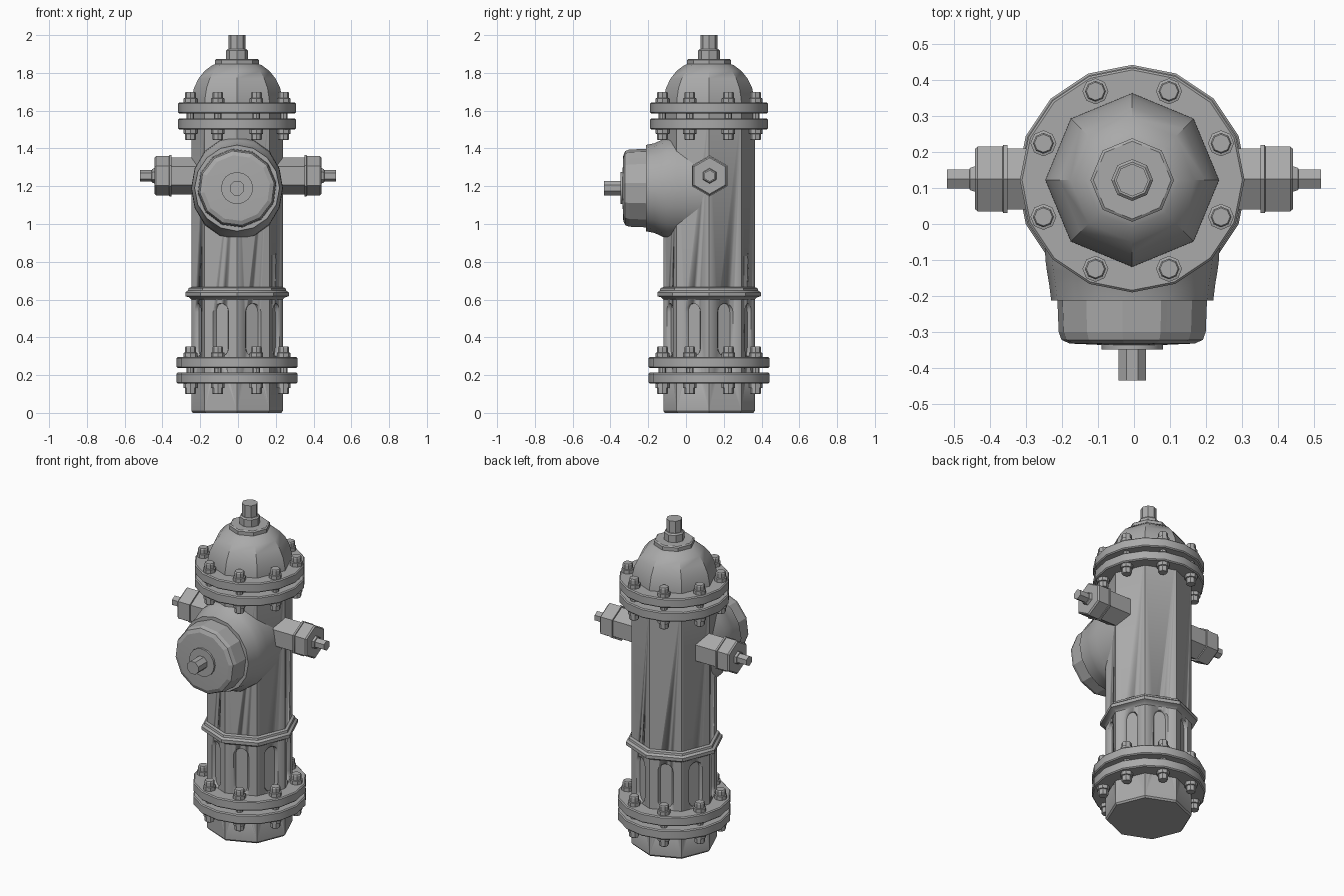
import bpy, bmesh
from math import pi, sin, cos, radians
from mathutils import Matrix, Vector

if "Cube" in bpy.data.objects:
    bpy.data.objects.remove(bpy.data.objects["Cube"])

GREY = (0.4, 0.4, 0.4, 1)
grey = bpy.data.materials.new("cast iron grey")
grey.use_nodes = True
grey.diffuse_color = GREY
grey.node_tree.nodes["Principled BSDF"].inputs["Base Color"].default_value = GREY

CX, CY = -0.005, 0.122
CENTRE = Matrix.Translation((CX, CY, 0))


def loft(bm, profile, sides, matrix, phase=0.0, flute=0.0):
    """Stack rings (height, radius[, second radius]) and cap both ends."""
    rings = []
    for h, rx, *ry in profile:
        ry = ry[0] if ry else rx
        ring = []
        for k in range(sides):
            a = phase + 2 * pi * k / sides
            s = 1 - flute * (k % 2)
            ring.append(bm.verts.new(matrix @ Vector((rx * s * cos(a), ry * s * sin(a), h))))
        rings.append(ring)
    for low, high in zip(rings, rings[1:]):
        for k in range(sides):
            n = (k + 1) % sides
            bm.faces.new((low[k], low[n], high[n], high[k]))
    bm.faces.new(rings[0][::-1])
    bm.faces.new(rings[-1])


def finish(name, bm, angle=30):
    bmesh.ops.recalc_face_normals(bm, faces=bm.faces)
    mesh = bpy.data.meshes.new(name)
    bm.to_mesh(mesh)
    bm.free()
    mesh.materials.append(grey)
    obj = bpy.data.objects.new(name, mesh)
    bpy.context.collection.objects.link(obj)
    bpy.ops.object.select_all(action="DESELECT")
    obj.select_set(True)
    bpy.context.view_layer.objects.active = obj
    bpy.ops.object.shade_smooth_by_angle(angle=radians(angle))
    return obj


def part(name, profile, sides, matrix=CENTRE, phase=0.0, flute=0.0, angle=30):
    bm = bmesh.new()
    loft(bm, profile, sides, matrix, phase, flute)
    return finish(name, bm, angle)


# Octagonal barrel, with the moulded ring dividing it
R = 0.242
barrel = part("barrel", [(0, R - 0.008), (0.01, R), (1.62, R)], 8)
part("barrel_ring", [(0.6, R), (0.612, 0.255), (0.618, 0.274), (0.638, 0.274),
                     (0.648, 0.26), (0.66, 0.257), (0.666, R)], 8)

# Arched panels recessed into the lower barrel
bm = bmesh.new()
HALF, LOW, HIGH = 0.045, 0.345, 0.535
for i in range(8):
    turn = CENTRE @ Matrix.Rotation(pi / 8 + i * pi / 4, 4, "Z")
    outline = [(HALF * cos(j * pi / 8), HIGH + HALF * sin(j * pi / 8)) for j in range(9)]
    outline += [(-HALF * cos(j * pi / 8), LOW - HALF * sin(j * pi / 8)) for j in range(9)]
    inner, outer = [[bm.verts.new(turn @ Vector((d, y * w, z))) for y, z in outline]
                    for d, w in ((0.205, 0.75), (0.235, 1.12))]
    bm.faces.new(inner[::-1])
    bm.faces.new(outer)
    for k in range(len(outline)):
        n = (k + 1) % len(outline)
        bm.faces.new((inner[k], inner[n], outer[n], outer[k]))
cutter = finish("panel_cutter", bm)
cutter.hide_render = True
cut = barrel.modifiers.new("panels", "BOOLEAN")
cut.operation, cut.object, cut.solver = "DIFFERENCE", cutter, "EXACT"
bpy.context.view_layer.objects.active = barrel
bpy.ops.object.modifier_apply(modifier=cut.name)
bpy.data.objects.remove(cutter)


# Paired flanges, each clamped by eight bolts
def flange_pair(label, low, high, radius):
    thick = 0.058
    for side, z in (("lower", low), ("upper", high - thick)):
        part(f"{label}_{side}_flange",
             [(z, radius - 0.006), (z + 0.006, radius),
              (z + thick - 0.006, radius), (z + thick, radius - 0.006)], 16)
    bm = bmesh.new()
    head = [(-0.01, 0.036), (0.022, 0.036), (0.024, 0.029), (0.05, 0.029), (0.056, 0.025)]
    for i in range(8):
        a = pi / 8 + i * pi / 4
        foot = CENTRE @ Matrix.Translation((0.267 * cos(a), 0.267 * sin(a), 0))
        spin = Matrix.Rotation(a, 4, "Z")
        loft(bm, head, 8, foot @ Matrix.Translation((0, 0, high)) @ spin, pi / 8)
        flip = Matrix.Rotation(pi, 4, "X")
        loft(bm, head, 8, foot @ Matrix.Translation((0, 0, low)) @ spin @ flip, pi / 8)
        loft(bm, [(low, 0.02), (high, 0.02)], 8, foot)
    finish(f"{label}_bolts", bm)


flange_pair("base", 0.155, 0.296, 0.32)
flange_pair("bonnet", 1.5, 1.643, 0.312)

# Domed bonnet and its operating nut
part("bonnet_dome", [(1.6, 0.242), (1.66, 0.241), (1.72, 0.228), (1.77, 0.204),
                     (1.81, 0.172), (1.84, 0.132), (1.85, 0.105)], 8)
part("bonnet_collar", [(1.845, 0.116), (1.868, 0.116), (1.874, 0.108)], 8)
part("bonnet_nut", [(1.87, 0.058), (1.918, 0.058), (1.926, 0.05)], 8)
part("bonnet_stem", [(1.92, 0.045), (2.0, 0.045)], 8)

# Large front outlet: flared neck, fluted cap, washer and stem
FRONT = Matrix.Translation((CX, 0, 1.19)) @ Matrix.Rotation(pi / 2, 4, "X")
part("front_neck", [(-0.12, 0.236, 0.275), (0.05, 0.243, 0.275), (0.1, 0.241, 0.27),
                    (0.13, 0.237, 0.255), (0.165, 0.231, 0.238), (0.213, 0.225, 0.228)],
     16, FRONT, angle=40)
part("front_cap", [(0.2, 0.21), (0.3, 0.206), (0.322, 0.198), (0.332, 0.175),
                   (0.336, 0.085)], 24, FRONT, pi / 24, 0.035, 10)
part("front_washer", [(0.33, 0.085), (0.348, 0.085)], 16, FRONT)
part("front_stem", [(0.34, 0.041), (0.435, 0.041)], 8, FRONT, pi / 8)

# Small side outlets: hexagonal pipe, cap with lip, and stem
for label, s in (("left", 1), ("right", -1)):
    side = Matrix.Translation((0, 0.125, 1.255)) @ Matrix.Rotation(s * pi / 2, 4, "Y")
    part(f"{label}_pipe", [(0.15, 0.098), (0.36, 0.098)], 6, side)
    part(f"{label}_cap", [(0.352, 0.109), (0.363, 0.109), (0.365, 0.104),
                          (0.434, 0.104), (0.442, 0.096)], 6, side)
    part(f"{label}_stem", [(0.43, 0.045), (0.455, 0.036), (0.457, 0.031), (0.52, 0.031)],
         6, side)
